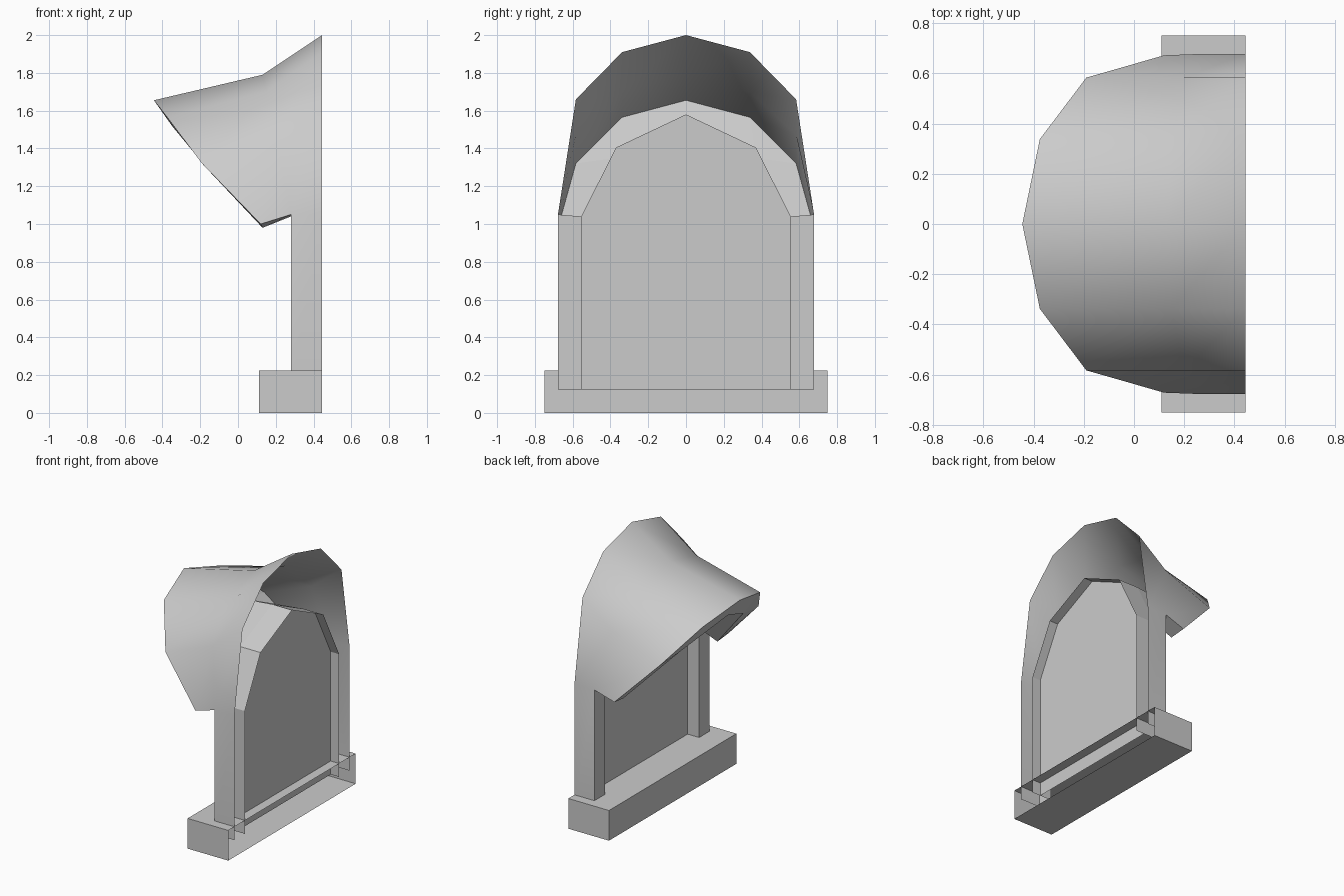
import bpy
import bmesh
import math

if "Cube" in bpy.data.objects:
    bpy.data.objects.remove(bpy.data.objects["Cube"], do_unlink=True)

GREY = (0.6, 0.6, 0.6, 1)
stone = bpy.data.materials.new("light grey")
stone.use_nodes = True
stone.diffuse_color = GREY
stone.node_tree.nodes["Principled BSDF"].inputs["Base Color"].default_value = GREY

WALL, JAMB, PANE = 0.445, 0.28, 0.375
FOOT = 0.125


def build(name, polygons, smooth=None):
    """Weld a list of polygons into one open shell."""
    bm = bmesh.new()
    for poly in polygons:
        bm.faces.new([bm.verts.new(p) for p in poly])
    bmesh.ops.remove_doubles(bm, verts=bm.verts, dist=0.0005)
    bmesh.ops.recalc_face_normals(bm, faces=bm.faces)
    mesh = bpy.data.meshes.new(name)
    bm.to_mesh(mesh)
    bm.free()
    mesh.materials.append(stone)
    obj = bpy.data.objects.new(name, mesh)
    bpy.context.collection.objects.link(obj)
    if smooth:
        bpy.ops.object.select_all(action='DESELECT')
        obj.select_set(True)
        bpy.context.view_layer.objects.active = obj
        bpy.ops.object.shade_smooth_by_angle(angle=math.radians(smooth))
    return obj


def mirror(polygons):
    return polygons + [[(x, -y, z) for x, y, z in reversed(p)] for p in polygons]


def strip(a, b):
    """Quads bridging two rows of points."""
    return [[a[i], a[i + 1], b[i + 1], b[i]] for i in range(len(a) - 1)]


# Half arches, from the jamb up to the crown
wall_arch = [(WALL, .678, 1.05), (WALL, .583, 1.66), (WALL, .338, 1.91), (WALL, 0, 2)]
mid_arch = [(JAMB, .678, 1.05), (.2, .583, 1.47), (.15, .338, 1.70), (.13, 0, 1.79)]
lip_arch = [(.12, .672, 1.0), (-.19, .583, 1.32), (-.375, .338, 1.565), (-.445, 0, 1.655)]
opening = [(.555, 1.04), (.37, 1.405), (0, 1.58)]
lip_inner = [(.13, .555, .98), (-.21, .37, 1.35), (-.35, 0, 1.52)]


def at_x(x):
    return [(x, y, z) for y, z in opening]


# Curved outer skin of the hood, with the outer jamb sides
outer = strip(wall_arch, mid_arch) + strip(mid_arch, lip_arch)
outer += strip([(WALL, .678, FOOT), (JAMB, .678, FOOT)], [wall_arch[0], mid_arch[0]])
build("hood_skin", mirror(outer), smooth=60)

# Flat lip around the hood mouth, and the short underside beside each jamb
o, n = lip_arch, lip_inner
lip = [[o[0], o[1], n[1], n[0]], [o[1], o[2], n[1]], [o[2], o[3], n[2], n[1]],
       [o[0], n[0], at_x(JAMB)[0], mid_arch[0]]]
build("hood_lip", mirror(lip))

# Soffit under the hood
build("hood_soffit", mirror(strip(lip_inner, at_x(JAMB))))

# Window reveal running back to the wall, and the jamb fronts
reveal = strip([(JAMB, .555, FOOT)] + at_x(JAMB), [(WALL, .555, FOOT)] + at_x(WALL))
reveal.append([(JAMB, .555, FOOT), (JAMB, .678, FOOT), mid_arch[0], at_x(JAMB)[0]])
build("window_frame", mirror(reveal))

# Blind panel set in the opening
edge = [(PANE, .555, FOOT)] + at_x(PANE)
build("window_panel", [edge + [(x, -y, z) for x, y, z in reversed(edge[:-1])]])

# Sill block, open against the wall
bm = bmesh.new()
bmesh.ops.create_cube(bm, size=1)
for v in bm.verts:
    v.co = (.11 if v.co.x < 0 else WALL, v.co.y * 1.5, .225 if v.co.z > 0 else 0)
bm.normal_update()
sides = [[tuple(v.co) for v in f.verts] for f in bm.faces if f.normal.x < .5]
bm.free()
build("sill", sides)
